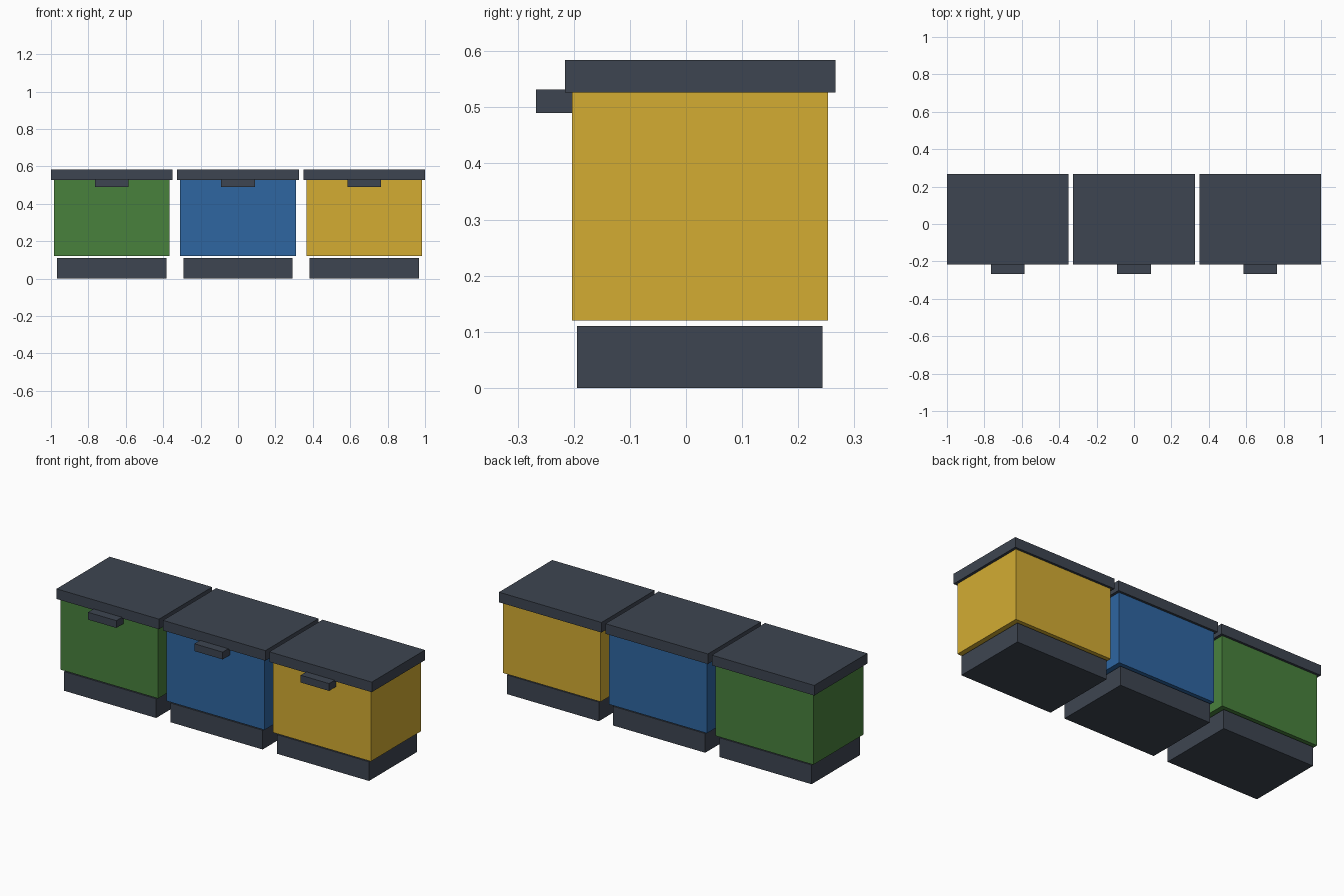
import bpy

if "Cube" in bpy.data.objects:
    bpy.data.objects.remove(bpy.data.objects["Cube"])


def material(name, rgb):
    # sRGB 0-255 to linear
    m = bpy.data.materials.new(name)
    m.diffuse_color = [(c / 255) ** 2.2 for c in rgb] + [1]
    m.use_nodes = True
    m.node_tree.nodes["Principled BSDF"].inputs["Base Color"].default_value = m.diffuse_color
    return m


def box(name, x, y, z, mat):
    """Box spanning the (min, max) pairs x, y and z."""
    spans = (x, y, z)
    bpy.ops.mesh.primitive_cube_add(size=1, location=[(a + b) / 2 for a, b in spans])
    ob = bpy.context.object
    ob.name = name
    ob.scale = [b - a for a, b in spans]
    bpy.ops.object.transform_apply(location=False, rotation=False, scale=True)
    ob.data.materials.append(mat)
    return ob


def around(cx, width):
    return (cx - width / 2, cx + width / 2)


dark = material("dark_grey", (64, 71, 82))
bins = [
    ("green", -0.675, (74, 128, 63)),
    ("blue", 0.0, (50, 102, 160)),
    ("yellow", 0.675, (210, 171, 54)),
]

# Three identical bins in a row
for label, cx, rgb in bins:
    colour = material(label, rgb)
    # plinth, with a thin shadow gap above it
    box(label + "_base", around(cx, 0.584), (-0.194, 0.243), (0, 0.11), dark)
    # coloured container
    box(label + "_body", around(cx, 0.62), (-0.203, 0.253), (0.12, 0.527), colour)
    # overhanging lid
    box(label + "_lid", around(cx, 0.65), (-0.216, 0.266), (0.526, 0.584), dark)
    # front handle tucked under the lid
    box(label + "_handle", around(cx, 0.18), (-0.267, -0.2), (0.49, 0.532), dark)
